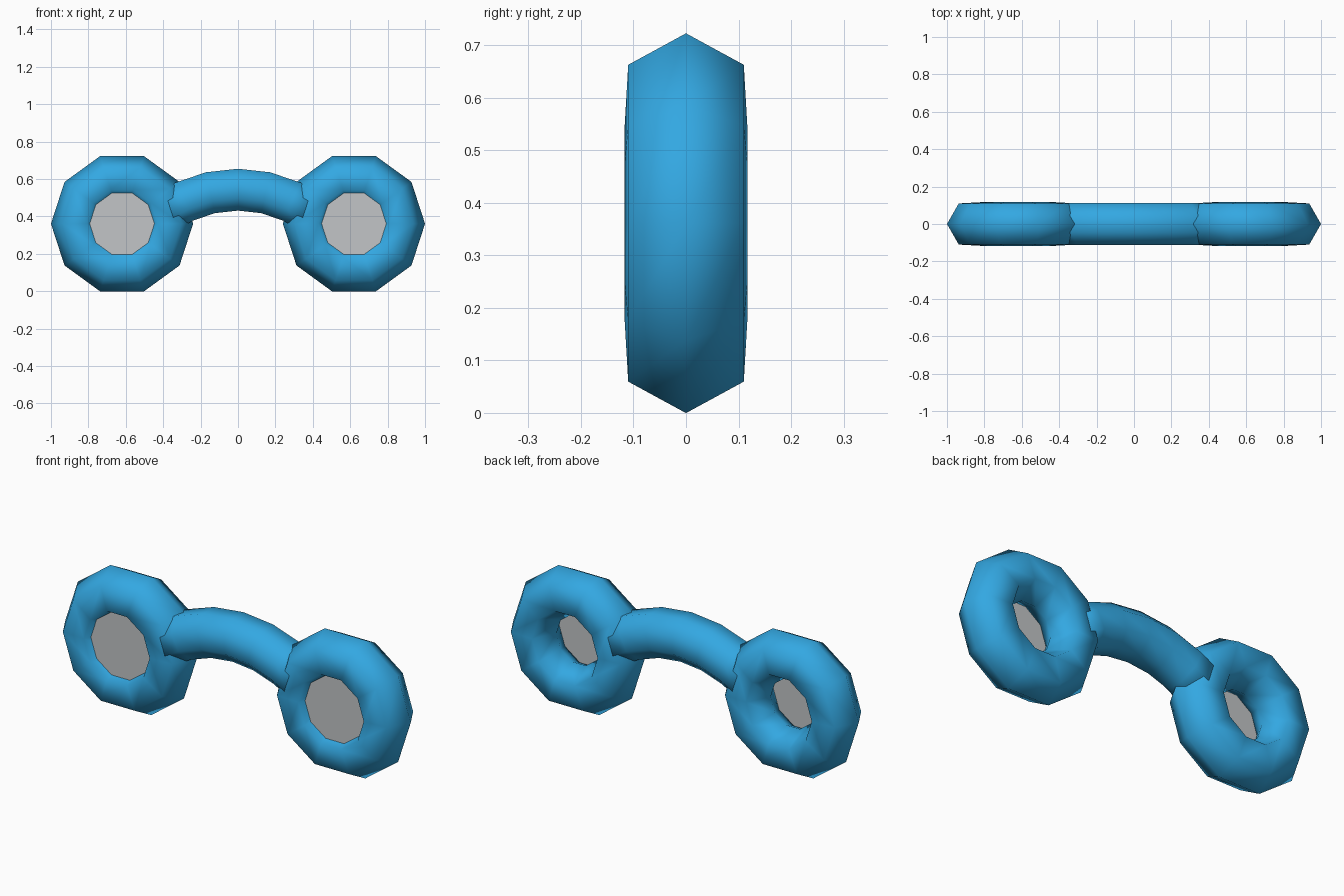
import bpy, bmesh, math

if "Cube" in bpy.data.objects:
    bpy.data.objects.remove(bpy.data.objects["Cube"])

def material(name, rgb):
    m = bpy.data.materials.new(name)
    m.diffuse_color = (*rgb, 1)
    m.use_nodes = True
    m.node_tree.nodes["Principled BSDF"].inputs["Base Color"].default_value = m.diffuse_color
    return m

BLUE = material("frame blue", (0.033, 0.39, 0.76))
GREY = material("lens grey", (0.54, 0.56, 0.57))

def make_object(name, bm, mat, smooth=True):
    bmesh.ops.recalc_face_normals(bm, faces=bm.faces)
    me = bpy.data.meshes.new(name)
    for f in bm.faces:
        f.smooth = smooth
    bm.to_mesh(me)
    bm.free()
    me.materials.append(mat)
    ob = bpy.data.objects.new(name, me)
    bpy.context.collection.objects.link(ob)
    return ob

def skin(bm, rings, closed):
    """Join successive rings of points with quads."""
    rings = [[bm.verts.new(p) for p in r] for r in rings]
    n = len(rings)
    for i in range(n if closed else n - 1):
        a, b = rings[i], rings[(i + 1) % n]
        for j in range(len(a)):
            k = (j + 1) % len(a)
            bm.faces.new((a[j], a[k], b[k], b[j]))
    if not closed:
        bm.faces.new(rings[0])
        bm.faces.new(rings[-1])

CX, CZ, SIDES = 0.62, 0.361, 10
# rim cross-section: radius from lens centre, depth
PROFILE = [(0.38, 0), (0.317, 0.11), (0.19, 0.117),
           (0.13, 0), (0.19, -0.117), (0.317, -0.11)]

for side, label in ((-1, "left"), (1, "right")):
    angles = [2 * math.pi * i / SIDES for i in range(SIDES)]
    # chunky ten-sided rim
    bm = bmesh.new()
    skin(bm, [[(side * (CX + r * math.cos(a)), y, CZ + r * math.sin(a))
               for r, y in PROFILE] for a in angles], True)
    make_object(label + "_rim", bm, BLUE)
    # flat lens set into the front of the rim
    bm = bmesh.new()
    bm.faces.new([bm.verts.new((side * CX + 0.175 * math.cos(a), -0.084,
                                CZ + 0.175 * math.sin(a))) for a in angles])
    lens = make_object(label + "_lens", bm, GREY, False)

# arched bridge: octagonal tube swept along an arc into both rims
ARC, TUBE = 0.68, 0.121
rings = []
for deg in (-34, -25, -12.5, 0, 12.5, 25, 34):
    t = math.radians(deg)
    ring = []
    for j in range(8):
        p = math.radians(22.5 + 45 * j)
        d = ARC + TUBE * math.sin(p)
        ring.append((d * math.sin(t), TUBE * math.cos(p),
                     0.543 - ARC + d * math.cos(t)))
    rings.append(ring)
bm = bmesh.new()
skin(bm, rings, False)
make_object("bridge", bm, BLUE)
